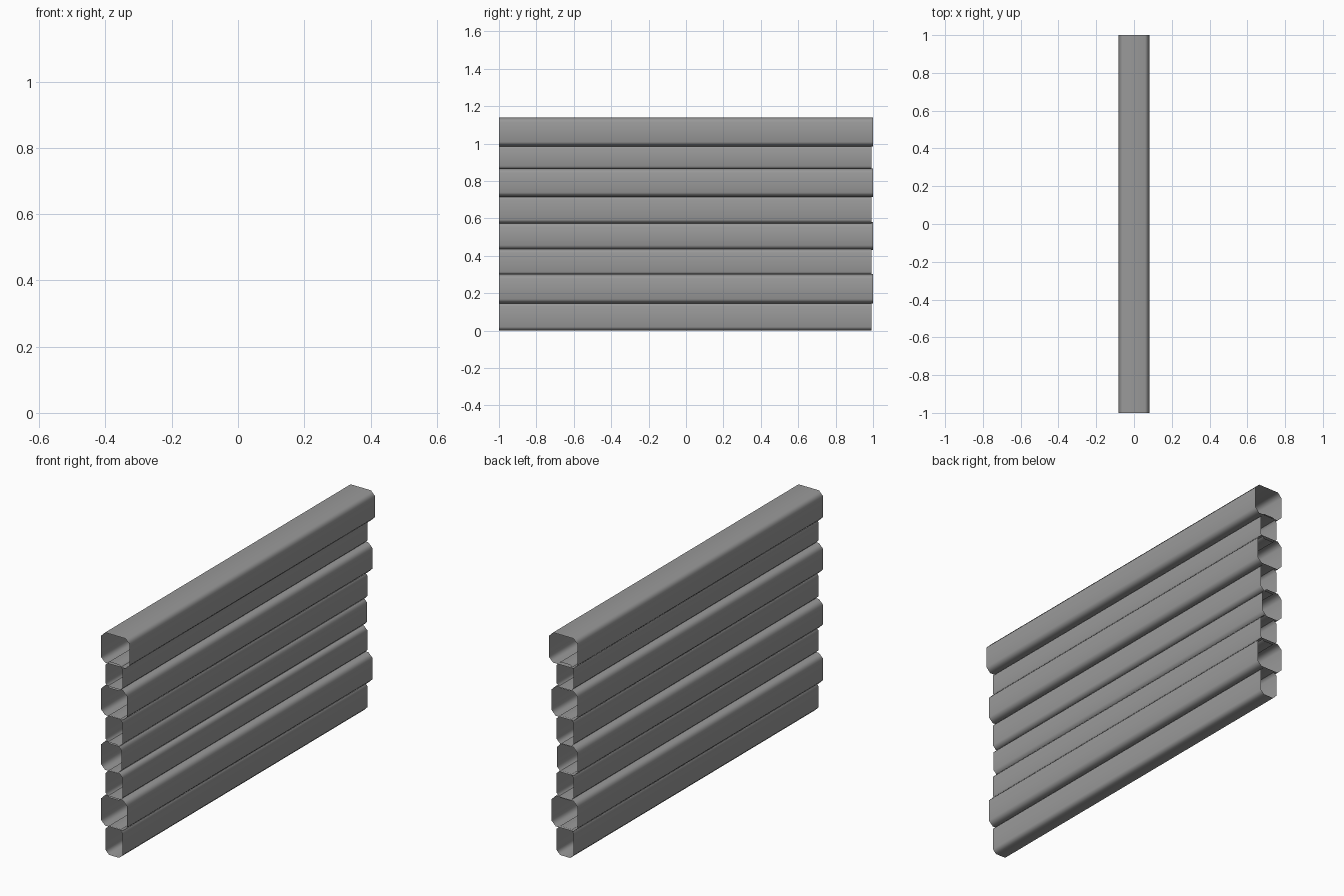
import bpy, bmesh
from math import radians

if "Cube" in bpy.data.objects:
    bpy.data.objects.remove(bpy.data.objects["Cube"])

grey = bpy.data.materials.new("dark_grey")
grey.diffuse_color = (0.32, 0.32, 0.32, 1)
grey.use_nodes = True
grey.node_tree.nodes["Principled BSDF"].inputs["Base Color"].default_value = grey.diffuse_color


def tube(name, x0, x1, z0, z1, y1, c=0.02):
    """Open-ended thin tube along y with chamfered corners."""
    ring = [(x0 + c, z0), (x1 - c, z0), (x1, z0 + c), (x1, z1 - c),
            (x1 - c, z1), (x0 + c, z1), (x0, z1 - c), (x0, z0 + c)]
    bm = bmesh.new()
    a = [bm.verts.new((x, -1, z)) for x, z in ring]
    b = [bm.verts.new((x, y1, z)) for x, z in ring]
    for i in range(len(ring)):
        j = (i + 1) % len(ring)
        bm.faces.new((a[i], a[j], b[j], b[i]))
    # make the shell face outward
    bm.normal_update()
    bm.faces.ensure_lookup_table()
    if bm.faces[0].normal.z > 0:
        bmesh.ops.reverse_faces(bm, faces=bm.faces[:])
    me = bpy.data.meshes.new(name)
    bm.to_mesh(me)
    bm.free()
    me.materials.append(grey)
    ob = bpy.data.objects.new(name, me)
    bpy.context.collection.objects.link(ob)
    bpy.context.view_layer.objects.active = ob
    ob.select_set(True)
    bpy.ops.object.shade_smooth_by_angle(angle=radians(60))
    ob.select_set(False)
    # keep the broad sides flat, shade only the corners round
    wn = ob.modifiers.new("flat_sides", 'WEIGHTED_NORMAL')
    wn.keep_sharp = True


# narrow spacer rails
for i, (z0, z1) in enumerate([(0, 0.15), (0.295, 0.437), (0.573, 0.72), (0.86, 0.995)]):
    tube(f"narrow_rail_{i + 1}", -0.055, 0.042, z0, z1, 0.993)

# wide planks
planks = [(-0.082, 0.067, 0.145, 0.302), (-0.082, 0.036, 0.432, 0.58),
          (-0.082, 0.067, 0.715, 0.868), (-0.082, 0.082, 0.985, 1.14)]
for i, p in enumerate(planks):
    tube(f"wide_plank_{i + 1}", *p, 1.0, 0.024)
